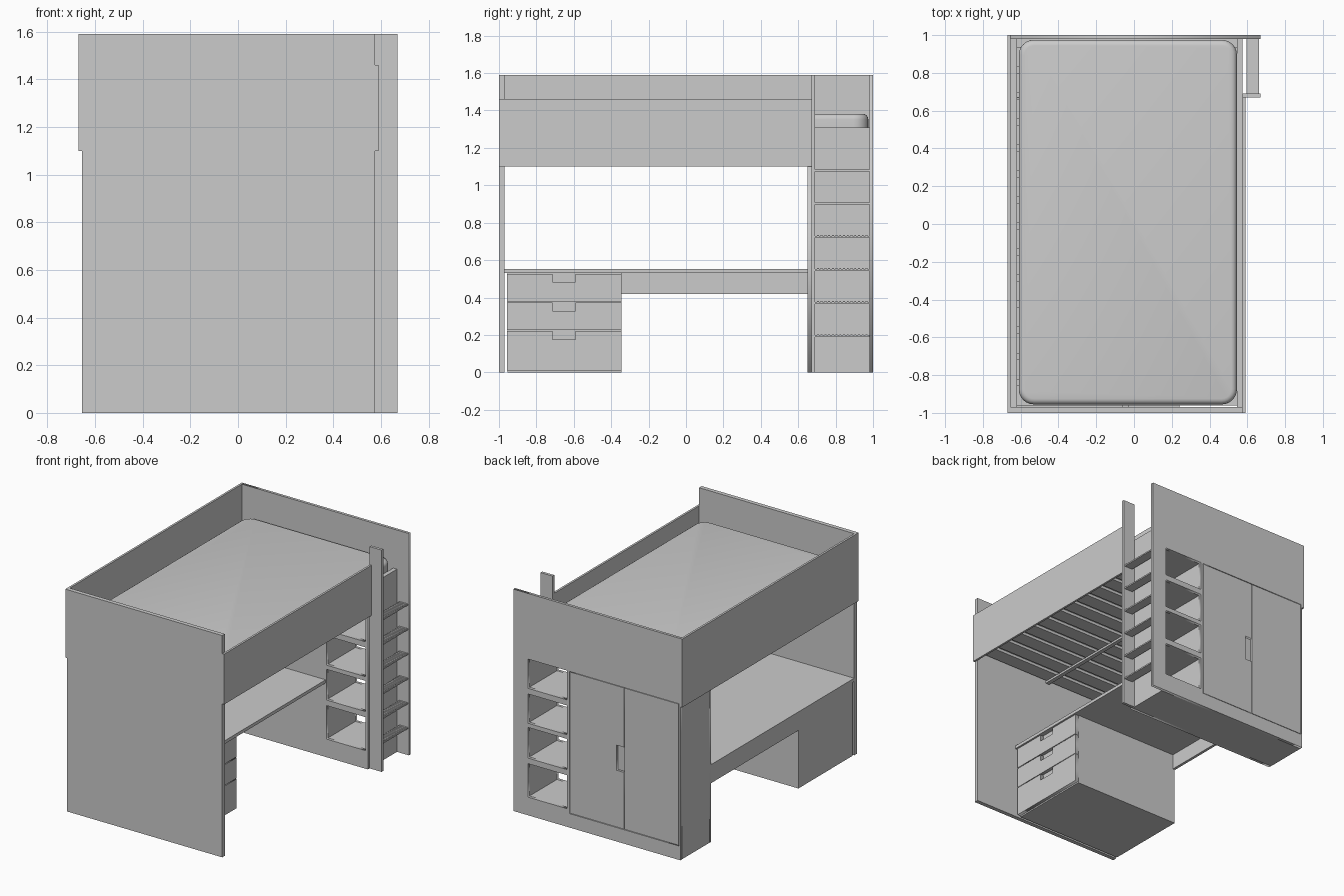
import bpy, bmesh
from mathutils import Matrix

if "Cube" in bpy.data.objects:
    bpy.data.objects.remove(bpy.data.objects["Cube"])


def box(name, x0, x1, y0, y1, z0, z1):
    bm = bmesh.new()
    add_box(bm, x0, x1, y0, y1, z0, z1)
    return finish(name, bm)


def add_box(bm, x0, x1, y0, y1, z0, z1):
    m = Matrix.Translation(((x0 + x1) / 2, (y0 + y1) / 2, (z0 + z1) / 2))
    bmesh.ops.create_cube(bm, size=1, matrix=m @ Matrix.Diagonal((x1 - x0, y1 - y0, z1 - z0, 1)))


def finish(name, bm):
    me = bpy.data.meshes.new(name)
    bm.to_mesh(me)
    bm.free()
    ob = bpy.data.objects.new(name, me)
    bpy.context.collection.objects.link(ob)
    return ob


def rect(u0, u1, v0, v1):
    return [(u0, v0), (u1, v0), (u1, v1), (u0, v1)]


def panel(name, loops, axis, lo, hi):
    """Flat board from outline loops (first outer, rest holes), normal to x or y."""
    cu = bpy.data.curves.new(name, 'CURVE')
    cu.dimensions = '2D'
    cu.fill_mode = 'BOTH'
    cu.extrude = (hi - lo) / 2
    for pts in loops:
        sp = cu.splines.new('POLY')
        sp.points.add(len(pts) - 1)
        for p, (u, v) in zip(sp.points, pts):
            p.co = (u, v, 0, 1)
        sp.use_cyclic_u = True
    ob = bpy.data.objects.new(name, cu)
    bpy.context.collection.objects.link(ob)
    c = (lo + hi) / 2
    if axis == 'y':
        ob.matrix_world = Matrix(((1, 0, 0, 0), (0, 0, -1, c), (0, 1, 0, 0), (0, 0, 0, 1)))
    else:
        ob.matrix_world = Matrix(((0, 0, 1, c), (1, 0, 0, 0), (0, 1, 0, 0), (0, 0, 0, 1)))
    bpy.ops.object.select_all(action='DESELECT')
    ob.select_set(True)
    bpy.context.view_layer.objects.active = ob
    bpy.ops.object.convert(target='MESH')
    return bpy.context.view_layer.objects.active


L, R = -0.655, 0.575
niches = [(0.13, 0.37), (0.41, 0.63), (0.66, 0.87), (0.91, 1.12)]
niche_holes = [rect(0.245, 0.555, a, b) for a, b in niches]

# End panels: plain front end, back end with open niches and a door opening
box("front_end_panel", L, R, -1, -0.97, 0, 1.59)
panel("back_end_panel",
      [rect(L, 0.67, 0, 1.59)] + niche_holes + [rect(-0.645, 0.225, 0.1, 1.12)],
      'y', 0.98, 1.0)

# Wardrobe doors, one with a notched grip
panel("wardrobe_door_wide", [[(-0.207, 0.104), (0.221, 0.104), (0.221, 1.116), (-0.207, 1.116),
      (-0.207, 0.69), (-0.15, 0.69), (-0.15, 0.51), (-0.207, 0.51)]], 'y', 0.982, 0.999)
box("wardrobe_door_narrow", -0.641, -0.211, 0.982, 0.999, 0.104, 1.116)
box("door_grip_backing", -0.22, -0.14, 0.972, 0.982, 0.48, 0.72)

# Wardrobe carcass
panel("wardrobe_inner_panel", [rect(L, R, 0, 1.13)] + niche_holes, 'y', 0.65, 0.67)
box("wardrobe_left_side", L, L + 0.02, 0.67, 0.98, 0, 1.13)
box("wardrobe_ladder_side", R - 0.02, R, 0.67, 0.98, 0, 1.13)
box("wardrobe_divider", 0.225, 0.245, 0.67, 0.98, 0.02, 1.12)
box("wardrobe_base", L + 0.02, R - 0.02, 0.67, 0.98, 0, 0.02)
box("wardrobe_top", L + 0.02, R - 0.02, 0.67, 0.98, 1.12, 1.14)
for i, (z0, z1) in enumerate([(0.11, 0.13), (0.37, 0.41), (0.63, 0.66), (0.87, 0.91)]):
    box(f"niche_shelf_{i + 1}", 0.245, 0.555, 0.67, 0.98, z0, z1)

# Bed rails, inner frame and slats
box("left_guard_rail", -0.67, L, -1, 1, 1.10, 1.59)
box("right_guard_rail", R, 0.59, -1, 0.67, 1.10, 1.46)
box("left_bed_rail", L, L + 0.035, -0.97, 0.98, 1.14, 1.31)
box("right_bed_rail", R - 0.03, R, -0.97, 0.98, 1.13, 1.31)
bm = bmesh.new()
n = 14
for i in range(n):
    y = -0.96 + i * 1.93 / n
    add_box(bm, L + 0.035, R - 0.03, y, y + 0.105, 1.16, 1.18)
finish("bed_slats", bm)
box("bed_centre_support", -0.06, -0.03, -0.97, 0.65, 1.145, 1.16)

# Mattress with rounded corners and soft edges
bm = bmesh.new()
add_box(bm, -0.61, 0.545, -0.955, 0.975, 1.18, 1.382)
upright = [e for e in bm.edges if abs(e.verts[0].co.z - e.verts[1].co.z) > 0.1]
bmesh.ops.bevel(bm, geom=upright, offset=0.08, segments=6, profile=0.5, affect='EDGES')
rims = [e for e in bm.edges if abs(e.verts[0].co.z - e.verts[1].co.z) < 0.01]
bmesh.ops.bevel(bm, geom=rims, offset=0.03, segments=4, profile=0.5, affect='EDGES')
mattress = finish("mattress", bm)
bpy.ops.object.select_all(action='DESELECT')
mattress.select_set(True)
bpy.context.view_layer.objects.active = mattress
bpy.ops.object.shade_smooth_by_angle()

# Ladder: post plus grooved treads
box("ladder_post", R, 0.67, 0.67, 0.69, 0, 1.59)
for i in range(6):
    z = 0.195 + i * 0.177
    bm = bmesh.new()
    add_box(bm, 0.595, 0.662, 0.69, 0.98, z - 0.006, z + 0.004)
    for k in range(14):
        y = 0.70 + k * 0.02
        add_box(bm, 0.60, 0.657, y, y + 0.01, z + 0.004, z + 0.008)
    finish(f"ladder_tread_{i + 1}", bm)

# Desk top and rear apron
box("desk_top", L, 0.24, -0.97, 0.65, 0.53, 0.553)
box("desk_apron", L, L + 0.02, -0.345, 0.65, 0.42, 0.53)

# Drawer pedestal with notched drawer fronts
box("drawer_pedestal", -0.65, 0.205, -0.955, -0.345, 0, 0.53)
for i, (z0, z1) in enumerate([(0.01, 0.22), (0.225, 0.372), (0.378, 0.527)]):
    g = z1 - 0.045
    panel(f"drawer_front_{i + 1}", [[(-0.957, z0), (-0.345, z0), (-0.345, z1), (-0.59, z1),
          (-0.59, g), (-0.715, g), (-0.715, z1), (-0.957, z1)]], 'x', 0.205, 0.23)
